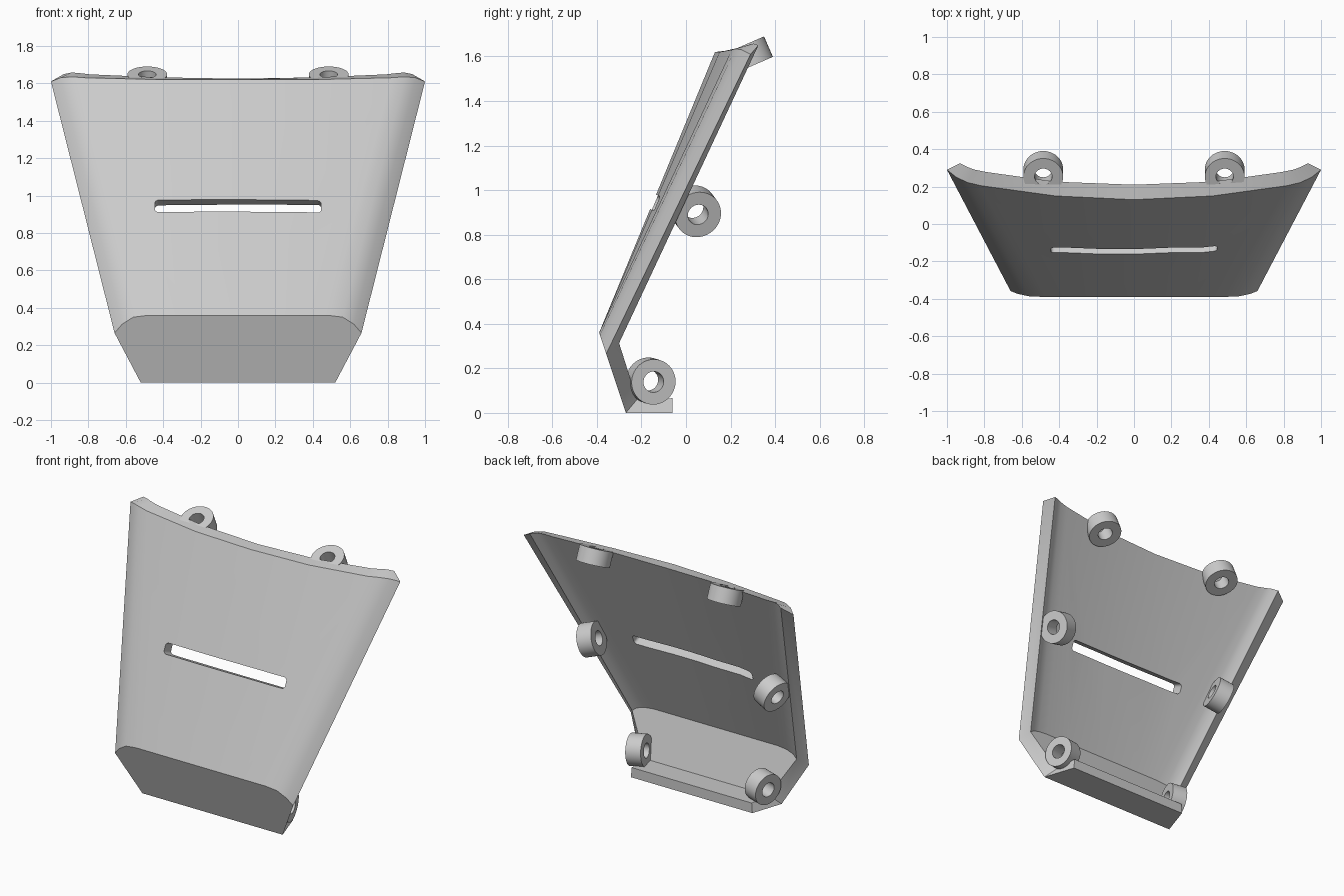
import bpy, bmesh, math
from mathutils import Vector, Matrix

if "Cube" in bpy.data.objects:
    bpy.data.objects.remove(bpy.data.objects["Cube"])

GREY = (0.6, 0.6, 0.6, 1.0)
mat = bpy.data.materials.new("light grey")
mat.use_nodes = True
mat.diffuse_color = GREY
mat.node_tree.nodes["Principled BSDF"].inputs["Base Color"].default_value = GREY


def make_object(name, bm):
    bmesh.ops.recalc_face_normals(bm, faces=bm.faces)
    mesh = bpy.data.meshes.new(name)
    bm.to_mesh(mesh)
    bm.free()
    mesh.materials.append(mat)
    obj = bpy.data.objects.new(name, mesh)
    bpy.context.collection.objects.link(obj)
    return obj


def smooth(obj):
    bpy.ops.object.select_all(action="DESELECT")
    obj.select_set(True)
    bpy.context.view_layer.objects.active = obj
    bpy.ops.object.shade_smooth_by_angle(angle=math.radians(30))


# Half profiles from the centre to the side edge
top_front = [(0, .13, 1.62), (.42, .15, 1.62), (.82, .205, 1.63),
             (.89, .222, 1.635), (.95, .25, 1.63), (1, .29, 1.61)]
top_back = [(0, .21, 1.625), (.42, .226, 1.632), (.79, .278, 1.648),
            (.85, .29, 1.655), (.89, .304, 1.658), (.93, .325, 1.65)]
fold_front = [(0, .36), (.3, .36), (.48, .36), (.56, .35), (.62, .312), (.66, .265)]
fold_back = [(0, .357), (.28, .357), (.46, .357), (.53, .35), (.58, .335), (.61, .313)]


def section(i):
    """Closed ring of the sheet: front from lip to top, then back down to the lip."""
    fx, fz = fold_front[i]
    bx, bz = fold_back[i]
    t = fx / .66
    return [Vector(p) for p in (
        (.45 * t, -.06, 0), (.52 * t, -.27, 0),
        (fx, -.27 - fz / 3, fz), top_front[i],
        top_back[i], (bx, -.196 - bz / 3, bz),
        (.46 * t, -.22, .06), (.445 * t, -.06, .066))]


# Folded panel: upper sheet, lower sheet and bottom lip in one loft
bm = bmesh.new()
last = len(top_front) - 1
rings = []
for c in range(-last, last + 1):
    ring = section(abs(c))
    if c < 0:
        ring = [Vector((-p.x, p.y, p.z)) for p in ring]
    rings.append([bm.verts.new(p) for p in ring])
for a, b in zip(rings, rings[1:]):
    for k in range(8):
        n = (k + 1) % 8
        bm.faces.new((a[k], a[n], b[n], b[k]))
for end in (rings[0], rings[-1]):
    for k in range(3):
        bm.faces.new((end[k], end[k + 1], end[6 - k], end[7 - k]))
panel = make_object("folded_panel", bm)

# Slot cutter, square to the upper sheet
bm = bmesh.new()
bmesh.ops.create_cube(bm, size=1, matrix=Matrix.Diagonal((.89, .4, .07, 1)))
ends = [e for e in bm.edges if abs(e.verts[0].co.y - e.verts[1].co.y) > .3]
bmesh.ops.bevel(bm, geom=ends, offset=.02, segments=4, affect="EDGES", profile=.5)
cutter = make_object("slot_cutter", bm)
cutter.location = (0, -.143, .945)
cutter.rotation_euler.x = -math.atan2(.52, 1.26)
cutter.hide_render = True
cut = panel.modifiers.new("slot", "BOOLEAN")
cut.operation = "DIFFERENCE"
cut.solver = "EXACT"
cut.object = cutter
bpy.context.view_layer.objects.active = panel
bpy.ops.object.modifier_apply(modifier="slot")
bpy.data.objects.remove(cutter)
smooth(panel)


def boss(name, centre, axis, radius=.106, hole=.047, length=.1, sides=40):
    """Short tube with its axis along the given direction."""
    bm = bmesh.new()
    turn = Vector(axis).to_track_quat("Z", "Y")
    profile = [(radius, -length / 2), (radius, length / 2),
               (hole, length / 2), (hole, -length / 2)]
    loops = []
    for s in range(sides):
        a = math.tau * s / sides
        loops.append([bm.verts.new(Vector(centre) + turn @ Vector(
            (r * math.cos(a), r * math.sin(a), h))) for r, h in profile])
    for s in range(sides):
        a, b = loops[s], loops[(s + 1) % sides]
        for k in range(4):
            n = (k + 1) % 4
            bm.faces.new((a[k], a[n], b[n], b[k]))
    smooth(make_object(name, bm))


# Three pairs of mounting bosses on the back
for side, s in (("left", 1), ("right", -1)):
    boss("top_boss_" + side, (s * .485, .273, 1.602), (0, -.4, .92))
    boss("middle_boss_" + side, (s * .67, .043, .905), (s * .92, .22, -.3))
    boss("bottom_boss_" + side, (s * .46, -.158, .143), (s * .96, .25, -.08), radius=.102)
